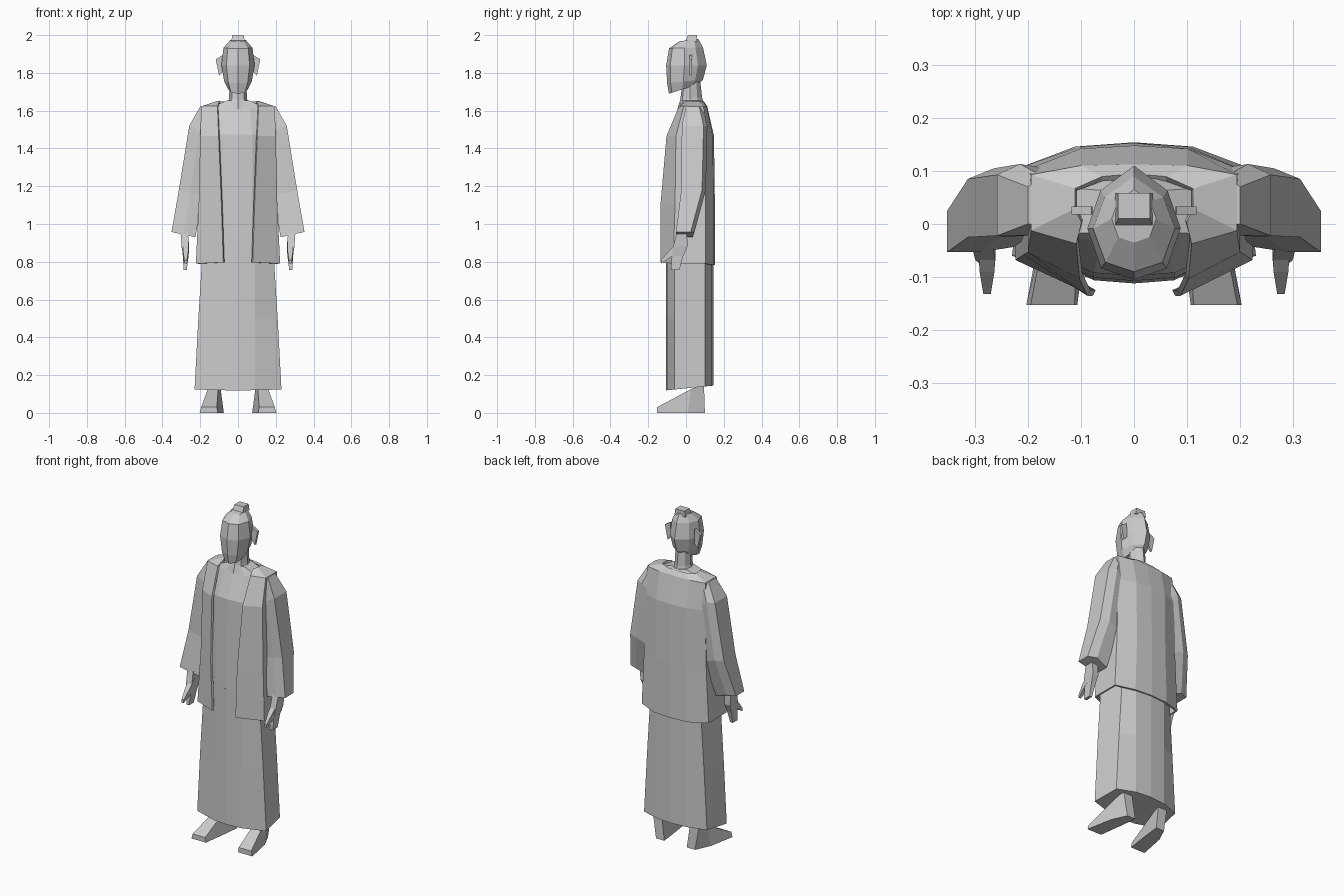
import bpy, bmesh

if "Cube" in bpy.data.objects:
    bpy.data.objects.remove(bpy.data.objects["Cube"])


def loft(name, rings, closed=True, mirror=False, thick=0):
    """Skin a stack of equal-length point rings; closed rings get end caps."""
    bm = bmesh.new()
    vs = [[bm.verts.new(p) for p in r] for r in rings]
    n = len(rings[0])
    for a, b in zip(vs, vs[1:]):
        for i in range(n if closed else n - 1):
            j = (i + 1) % n
            bm.faces.new((a[i], a[j], b[j], b[i]))
    if closed:
        bm.faces.new(vs[0])
        bm.faces.new(vs[-1])
    bmesh.ops.recalc_face_normals(bm, faces=bm.faces)
    me = bpy.data.meshes.new(name)
    bm.to_mesh(me)
    bm.free()
    ob = bpy.data.objects.new(name, me)
    bpy.context.collection.objects.link(ob)
    if thick:
        s = ob.modifiers.new("thickness", 'SOLIDIFY')
        s.thickness, s.offset = thick, 0
    if mirror:
        ob.modifiers.new("mirror", 'MIRROR')
    return ob


def sym(half):
    """Complete a half outline by reflecting it across x = 0."""
    return half + [(-x, y, z) for x, y, z in reversed(half) if x > 1e-6]


def oval(hw, yf, yb, zf, zb):
    """Eight-sided ring, tilted from zf at the front to zb at the back."""
    shape = [(0, 0), (.7, .1), (1, .45), (.72, .78), (0, 1)]
    return sym([(hw * u, yf + (yb - yf) * t, zf + (zb - zf) * t) for u, t in shape])


# head, neck and topknot
loft("head", [oval(.052, -.09, .065, 1.69, 1.74), oval(.073, -.1, .09, 1.745, 1.765),
              oval(.088, -.105, .11, 1.84, 1.84), oval(.077, -.09, .09, 1.93, 1.935),
              oval(.042, -.035, .065, 1.967, 1.98)])
loft("neck", [oval(.065, -.045, .105, 1.61, 1.61), oval(.047, -.03, .085, 1.66, 1.67),
              oval(.045, -.02, .075, 1.74, 1.76)])
loft("topknot", [[(-w, y0, z), (w, y0, z), (w, .058, z), (-w, .058, z)]
                 for w, y0, z in ((.036, -.005, 1.965), (.03, .01, 2.0))])

# ears
ear = [(.078, 1.81), (.1, 1.785), (.118, 1.872), (.08, 1.895)]
loft("ears", [[(x, y, z) for x, z in ear] for y in (.018, .033)], mirror=True)


# skirt
def skirt_ring(w, zf, zb):
    pts = [(0, -.106), (.09, -.1), (w, -.06), (w - .02, .1), (.1, .138), (0, .146)]
    return sym([(x, y, zf + (zb - zf) * (y + .1) / .25) for x, y in pts])


loft("skirt", [skirt_ring(.23, .12, .145), skirt_ring(.21, .5, .5), skirt_ring(.18, .98, .98)])


# inner vest
def vest_ring(w, yf, yb, z, dip=0):
    return sym([(0, yf, z - dip), (w * .42, yf + .006, z), (w, yf * .5, z),
                (w, yb * .7, z), (0, yb, z)])


loft("vest", [vest_ring(.18, -.112, .135, .95, .012), vest_ring(.185, -.107, .135, 1.2),
              vest_ring(.18, -.098, .13, 1.475), vest_ring(.15, -.04, .1, 1.615),
              vest_ring(.055, -.03, .09, 1.655)])


# open coat: each ring runs lapel, side, back, side, lapel
def coat_ring(z, lx, ly, sx, sf, sb, bx, by, cy, rise=0):
    half = [(0, cy, z + rise), (bx, by, z + rise), (sx, sb, z), (sx, sf, z), (lx, ly, z - rise)]
    return [(-x, y, q) for x, y, q in reversed(half)] [:-1] + half


loft("coat", [coat_ring(.79, .075, -.13, .218, -.065, .1, .11, .14, .148, -.007),
              coat_ring(1.1, .085, -.13, .203, -.055, .1, .1, .14, .147),
              coat_ring(1.465, .1, -.098, .195, -.05, .1, .1, .136, .142),
              coat_ring(1.62, .107, -.033, .19, -.01, .09, .1, .105, .107),
              coat_ring(1.645, .098, .005, .11, .03, .065, .06, .085, .09)],
     closed=False, thick=.012)


# sleeves
def sleeve_ring(xi, xo, yf, yb, zi, zo):
    return [(xi, yf + .01, zi), ((xi + xo) / 2, yf, (zi + zo) / 2), (xo, yf, zo),
            (xo, yb - .02, zo), (xi + .6 * (xo - xi), yb, zo), (xi, yb - .01, zi)]


loft("sleeves", [sleeve_ring(.13, .2, .0, .09, 1.61, 1.622),
                 sleeve_ring(.15, .258, -.022, .113, 1.46, 1.52),
                 sleeve_ring(.19, .313, -.025, .105, 1.15, 1.18),
                 sleeve_ring(.225, .352, -.053, .045, .93, .958)], mirror=True)

# hands: tapered palm with fingers, plus a forward thumb
loft("hands", [[(x - w, y0, z), (x + w, y0, z), (x + w, y1, z), (x - w, y1, z)]
               for x, w, y0, y1, z in ((.285, .02, -.045, .005, .97), (.28, .019, -.068, .008, .88),
                                       (.277, .014, -.075, -.015, .83),
                                       (.28, .009, -.08, -.035, .757))], mirror=True)
loft("thumbs", [[(.277 - w, y, z - h), (.277 + w, y, z - h), (.277 + w, y, z + h), (.277 - w, y, z + h)]
                for w, y, z, h in ((.017, -.04, .88, .028), (.014, -.09, .838, .02),
                                   (.007, -.132, .8, .01))], mirror=True)

# feet: ring per station from toe to heel, splayed outward
loft("feet", [[(b0, y, 0), (b1, y, 0), (t1, ty, h), (t0, ty, h)]
              for b0, b1, t0, t1, y, ty, h in (
                  (.107, .203, .112, .195, -.153, -.153, .03),
                  (.085, .172, .105, .16, .01, .025, .125),
                  (.075, .13, .095, .155, .1, .095, .15))], mirror=True)
